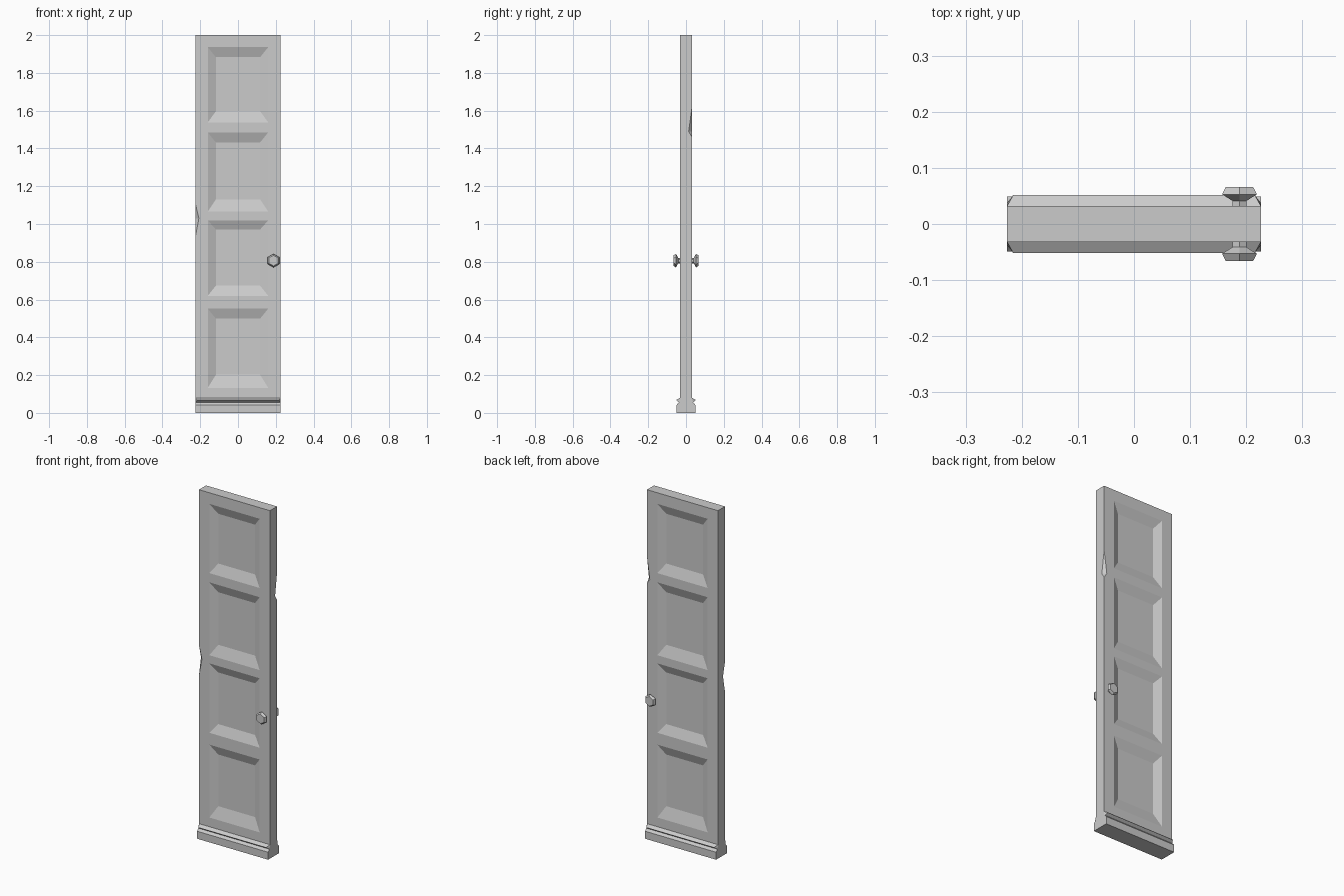
import bpy, bmesh, math
from mathutils import Vector

if "Cube" in bpy.data.objects:
    bpy.data.objects.remove(bpy.data.objects["Cube"])

W, T = 0.226, 0.032      # door half width, half thickness
BASE_TOP = 0.08


def finish(name, bm):
    bmesh.ops.recalc_face_normals(bm, faces=bm.faces[:])
    me = bpy.data.meshes.new(name)
    bm.to_mesh(me)
    bm.free()
    ob = bpy.data.objects.new(name, me)
    bpy.context.collection.objects.link(ob)
    return ob


def hull(bm, pts):
    verts = [bm.verts.new(p) for p in pts]
    bmesh.ops.convex_hull(bm, input=verts)


def box_pts(x, y0, y1, z0, z1):
    return [(sx * x, y, z) for sx in (-1, 1) for y in (y0, y1) for z in (z0, z1)]


# door slab
bm = bmesh.new()
hull(bm, box_pts(W, -T, T, BASE_TOP, 2.0))
slab = finish("door_slab", bm)

# cutter: sloped panel recesses on both faces
DEPTH, OUT = 0.02, 0.005
panels = [(1.538, 1.597, 1.883, 1.936), (1.066, 1.130, 1.432, 1.485),
          (0.620, 0.674, 0.971, 1.019), (0.133, 0.202, 0.499, 0.552)]
XO, XI = 0.16, 0.117
k = OUT / DEPTH
bm = bmesh.new()
for side in (-1, 1):
    for zo0, zi0, zi1, zo1 in panels:
        yo, yi = side * (T + OUT), side * (T - DEPTH)
        x = XO + (XO - XI) * k
        z0, z1 = zo0 - (zi0 - zo0) * k, zo1 + (zo1 - zi1) * k
        hull(bm, [(s * x, yo, z) for s in (-1, 1) for z in (z0, z1)] +
                 [(s * XI, yi, z) for s in (-1, 1) for z in (zi0, zi1)])


# cutter: chips broken out of the vertical edges
def chip(sx, sy, z0, zm, z1, d):
    ex, ey = sx * W, sy * T
    a = Vector((ex - sx * d, ey, zm))
    c = Vector((ex, ey - sy * d, zm))
    hull(bm, [(ex, ey, z0), (ex, ey, z1), a + (a - c) * 0.5, c + (c - a) * 0.5,
              (ex + sx * 0.03, ey + sy * 0.03, zm)])


chip(-1, -1, 0.93, 1.03, 1.11, 0.019)
chip(1, 1, 1.46, 1.49, 1.62, 0.018)
cutter = finish("recess_cutter", bm)
cutter.hide_render = True

mod = slab.modifiers.new("recesses", 'BOOLEAN')
mod.operation = 'DIFFERENCE'
mod.solver = 'EXACT'
mod.object = cutter
bpy.context.view_layer.objects.active = slab
bpy.ops.object.modifier_apply(modifier=mod.name)
bpy.data.objects.remove(cutter)

# base board: flared foot with a pointed moulding, mitred at its ends
half = [(0.049, 0.0, W), (0.049, 0.043, W), (0.037, 0.056, W),
        (0.052, 0.068, W - 0.011), (T, BASE_TOP, W)]
prof = [(-y, z, w) for y, z, w in half] + half[::-1]
bm = bmesh.new()
ends = [[bm.verts.new((s * w, y, z)) for y, z, w in prof] for s in (-1, 1)]
n = len(prof)
for i in range(n):
    j = (i + 1) % n
    bm.faces.new((ends[0][i], ends[0][j], ends[1][j], ends[1][i]))
for e in ends:
    bm.faces.new([e[i] for i in range(n) if i not in (3, 6)])
    bm.faces.new((e[2], e[3], e[4]))
    bm.faces.new((e[5], e[6], e[7]))
finish("base_board", bm)

# six-sided knobs, front and back
rings = [(0.014, 0.028), (0.014, 0.041), (0.036, 0.053), (0.028, 0.066)]
for side, name in ((-1, "front_knob"), (1, "back_knob")):
    bm = bmesh.new()
    loops = [[bm.verts.new((0.188 + r * math.sin(i * math.pi / 3), side * y,
                            0.806 + r * math.cos(i * math.pi / 3)))
              for i in range(6)] for r, y in rings]
    for a, b in zip(loops, loops[1:]):
        for i in range(6):
            j = (i + 1) % 6
            bm.faces.new((a[i], a[j], b[j], b[i]))
    bm.faces.new(loops[0])
    bm.faces.new(loops[-1])
    finish(name, bm)
